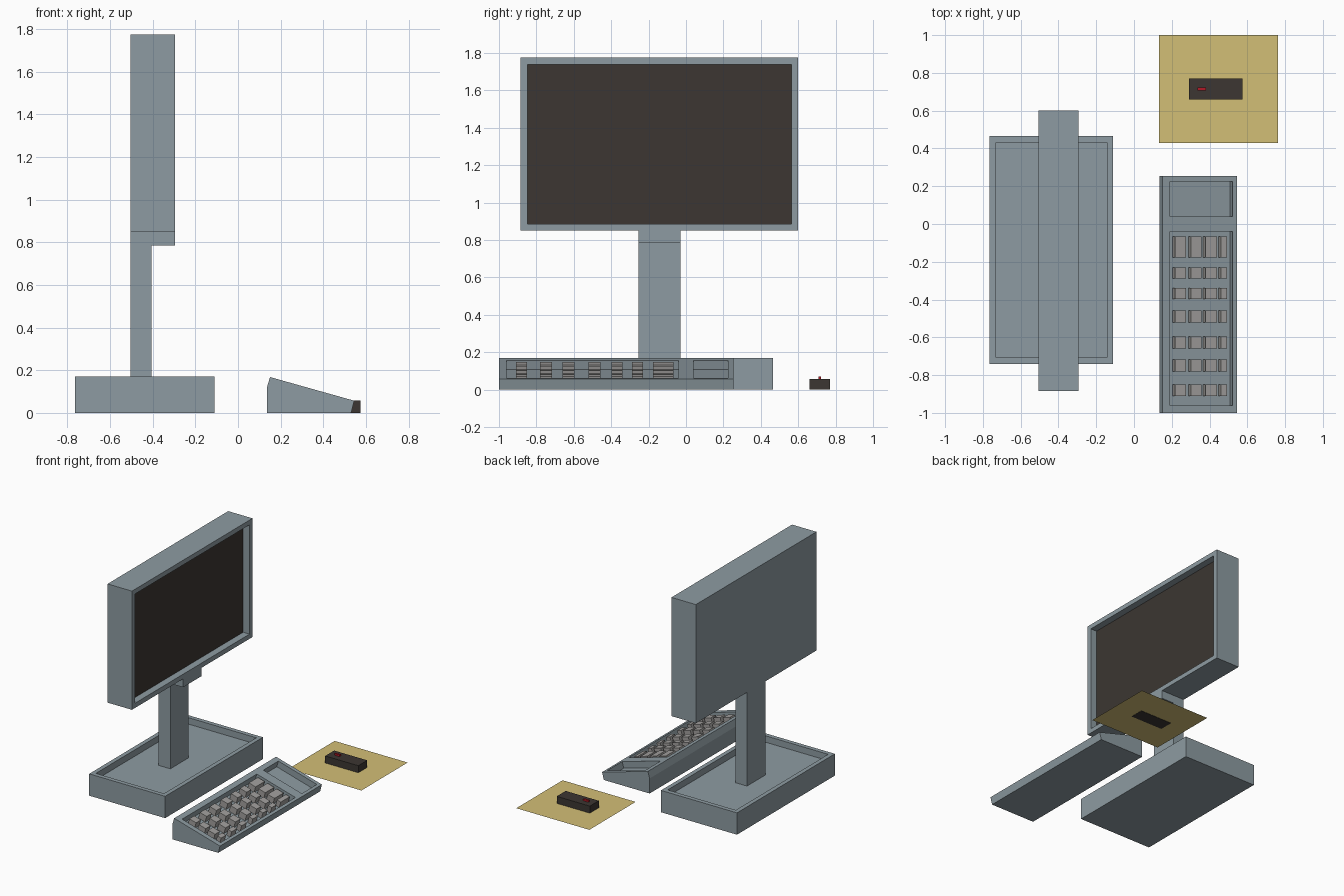
import bpy, bmesh
from math import atan2
from mathutils import Matrix, Vector

if "Cube" in bpy.data.objects:
    bpy.data.objects.remove(bpy.data.objects["Cube"])


def material(name, rgb):
    m = bpy.data.materials.new(name)
    m.diffuse_color = (*rgb, 1)
    m.use_nodes = True
    m.node_tree.nodes["Principled BSDF"].inputs["Base Color"].default_value = m.diffuse_color
    return m


CASE = material("case_grey", (0.27, 0.33, 0.36))
KEY = material("key_grey", (0.36, 0.35, 0.34))
DARK = material("dark_brown", (0.045, 0.037, 0.032))
RED = material("red", (0.45, 0.01, 0.02))
TAN = material("tan", (0.65, 0.52, 0.18))


def finish(bm, name, *mats):
    bmesh.ops.recalc_face_normals(bm, faces=bm.faces)
    me = bpy.data.meshes.new(name)
    bm.to_mesh(me)
    bm.free()
    ob = bpy.data.objects.new(name, me)
    bpy.context.collection.objects.link(ob)
    for m in mats:
        me.materials.append(m)
    return ob


def add_box(bm, x, y, z, frame=Matrix()):
    """Box between (min, max) pairs, optionally in a tilted frame."""
    size = Vector((x[1] - x[0], y[1] - y[0], z[1] - z[0]))
    mid = Vector((sum(x) / 2, sum(y) / 2, sum(z) / 2))
    m = frame @ Matrix.Translation(mid) @ Matrix.Diagonal((*size, 1))
    bmesh.ops.create_cube(bm, size=1, matrix=m)


def box(name, x, y, z, mat):
    bm = bmesh.new()
    add_box(bm, x, y, z)
    return finish(bm, name, mat)


def tray(name, x, y, z, direction, rim, depth, *mats):
    """Box with a rimmed recess sunk into the face that looks along direction."""
    bm = bmesh.new()
    add_box(bm, x, y, z)
    d = Vector(direction)
    face = max(bm.faces, key=lambda f: f.normal.dot(d))
    bmesh.ops.inset_region(bm, faces=[face], thickness=rim)
    floor = bmesh.ops.extrude_discrete_faces(bm, faces=[face])["faces"][0]
    bmesh.ops.translate(bm, verts=floor.verts, vec=-d * depth)
    floor.material_index = len(mats) - 1
    return finish(bm, name, *mats)


def prism(name, profile, y, mat):
    """Extrude an x-z profile along y."""
    bm = bmesh.new()
    f = bm.faces.new([bm.verts.new((px, y[0], pz)) for px, pz in profile])
    ext = bmesh.ops.extrude_face_region(bm, geom=[f])["geom"]
    verts = [v for v in ext if isinstance(v, bmesh.types.BMVert)]
    bmesh.ops.translate(bm, verts=verts, vec=(0, y[1] - y[0], 0))
    return finish(bm, name, mat)


# Monitor: foot, bent neck, housing with sunken screen
tray("monitor_foot", (-0.765, -0.11), (-0.74, 0.465), (0, 0.17), (0, 0, 1), 0.048, 0.05, CASE)
prism("monitor_neck", [(-0.505, 0.12), (-0.405, 0.12), (-0.405, 0.785), (-0.295, 0.785),
                       (-0.295, 0.85), (-0.505, 0.85)], (-0.255, -0.03), CASE)
tray("monitor_housing", (-0.505, -0.295), (-0.885, 0.6), (0.85, 1.775), (1, 0, 0), 0.052, 0.055, CASE, DARK)

# Keyboard: sloped wedge with two wells cut square to the slope
top, low = (0.15, 0.168), (0.545, 0.057)
board = prism("keyboard_body", [(0.135, 0), (0.135, 0.117), top, low, (0.53, 0)], (-1, 0.255), CASE)
slope = Matrix.Translation((top[0], 0, top[1])) @ Matrix.Rotation(
    atan2(top[1] - low[1], low[0] - top[0]), 4, 'Y')
bm = bmesh.new()
for ys in ((-0.96, -0.04), (0.04, 0.225)):
    add_box(bm, (0.042, 0.387), ys, (-0.05, 0.05), slope)
cutter = finish(bm, "keyboard_well_cutter", CASE)
cutter.hide_render = True
cutter.hide_set(True)
cut = board.modifiers.new("wells", 'BOOLEAN')
cut.operation = 'DIFFERENCE'
cut.solver = 'EXACT'
cut.object = cutter

# Keys: four columns by seven rows standing on the well floor
columns = [(0.071, 0.131), (0.157, 0.217), (0.239, 0.3), (0.322, 0.356)]
rows = [(-0.177, -0.066), (-0.288, -0.23), (-0.397, -0.34), (-0.521, -0.458),
        (-0.659, -0.595), (-0.78, -0.717), (-0.91, -0.85)]
bm = bmesh.new()
for col in columns:
    for row in rows:
        add_box(bm, col, row, (-0.052, -0.001), slope)
finish(bm, "keys", KEY)

# Mouse on its mat
bm = bmesh.new()
bmesh.ops.create_grid(bm, x_segments=1, y_segments=1, size=0.5,
                      matrix=Matrix.Translation((0.448, 0.715, 0.002)) @ Matrix.Diagonal((0.63, 0.57, 1, 1)))
finish(bm, "mouse_mat", TAN)
box("mouse", (0.29, 0.575), (0.66, 0.77), (0, 0.057), DARK)
box("mouse_button", (0.335, 0.38), (0.708, 0.723), (0.05, 0.07), RED)
